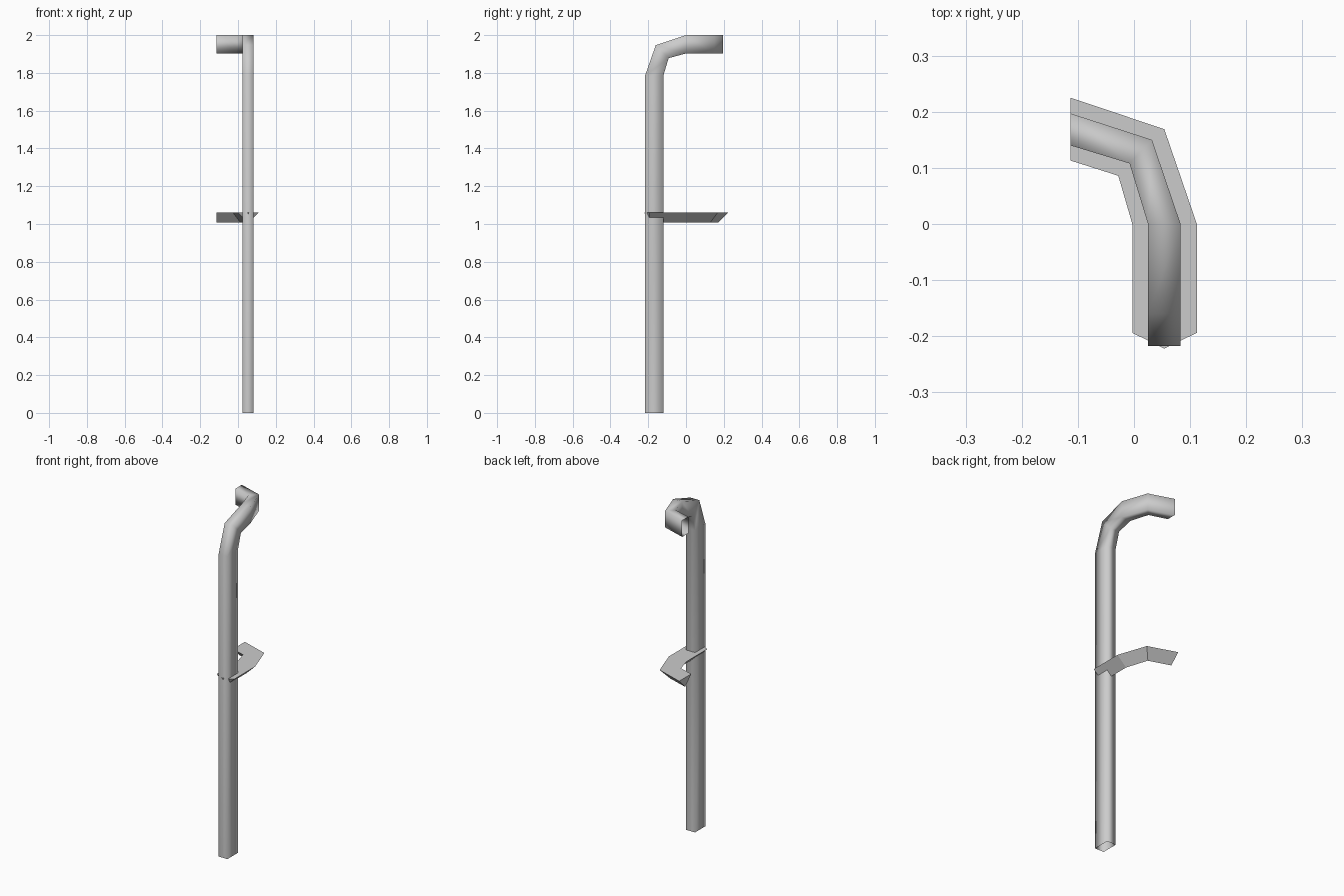
import bpy

if "Cube" in bpy.data.objects:
    bpy.data.objects.remove(bpy.data.objects["Cube"])


def loft(name, rings, cap_ends=False, tip=None, smooth=False):
    """Skin a list of matching closed rings; optionally cap them or add a pointed front."""
    n = len(rings[0])
    verts = [p for ring in rings for p in ring]
    faces = []
    for r in range(len(rings) - 1):
        for i in range(n):
            j = (i + 1) % n
            faces.append((r * n + i, r * n + j, (r + 1) * n + j, (r + 1) * n + i))
    if cap_ends:
        last = (len(rings) - 1) * n
        faces.append(tuple(last + i for i in range(n)))
    if tip:
        t = len(verts)
        verts.append(tip)
        faces += [((i + 1) % n, i, t) for i in range(n)]
    mesh = bpy.data.meshes.new(name)
    mesh.from_pydata(verts, [], faces)
    mesh.validate()
    import bmesh
    bm = bmesh.new()
    bm.from_mesh(mesh)
    bmesh.ops.recalc_face_normals(bm, faces=bm.faces)
    bm.to_mesh(mesh)
    bm.free()
    if smooth:
        mesh.shade_smooth()
    obj = bpy.data.objects.new(name, mesh)
    bpy.context.collection.objects.link(obj)
    return obj


# Bent pipe: rising part, given as (outer y, outer z, inner y, inner z)
X0, X1 = 0.025, 0.083
rings = []
for oy, oz, iy, iz in [(-0.217, 0, -0.12, 0), (-0.217, 1.785, -0.12, 1.785),
                       (-0.16, 1.947, -0.092, 1.878), (0, 2.0, 0, 1.903)]:
    rings.append([(X0, oy, oz), (X1, oy, oz), (X1, iy, iz), (X0, iy, iz)])
# Bent pipe: level part turning left, given as (inner x, inner y, outer x, outer y)
for ix, iy, ox, oy in [(-0.008, 0.108, 0.032, 0.150), (-0.113, 0.140, -0.113, 0.197)]:
    rings.append([(ix, iy, 2.0), (ox, oy, 2.0), (ox, oy, 1.903), (ix, iy, 1.903)])
loft("bent_pipe", rings, smooth=True)

# Middle ledge: triangular bar following the same turn, with a pointed front
TOP, LOW = 1.062, 1.007
plan = [((-0.003, -0.194), (0.112, -0.194), (0.054, -0.194)),
        ((-0.003, 0.0), (0.112, 0.0), (0.054, 0.0)),
        ((-0.028, 0.086), (0.054, 0.169), (0.013, 0.128)),
        ((-0.113, 0.113), (-0.113, 0.225), (-0.113, 0.169))]
ledge = [[(*a, TOP), (*b, TOP), (*c, LOW)] for a, b, c in plan]
loft("middle_ledge", ledge, cap_ends=True, tip=(0.054, -0.222, TOP))
